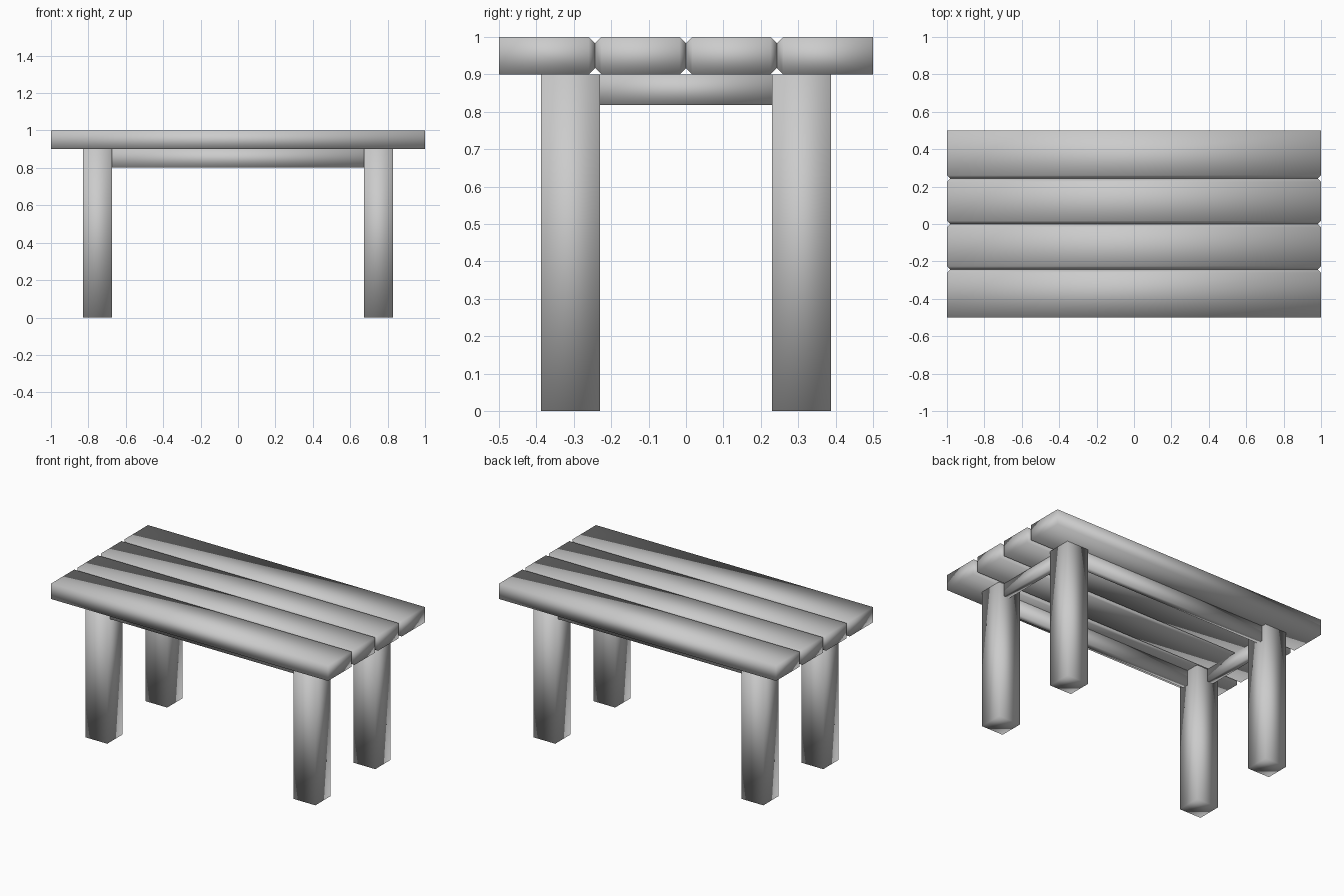
import bpy, bmesh

if "Cube" in bpy.data.objects:
    bpy.data.objects.remove(bpy.data.objects["Cube"])


def box(name, lo, hi, bevel_y=(), bevel=0.017):
    """Smooth box between two corners; edges on the sides at bevel_y are chamfered."""
    bm = bmesh.new()
    bmesh.ops.create_cube(bm, size=1)
    for v in bm.verts:
        v.co = [lo[i] + (v.co[i] + 0.5) * (hi[i] - lo[i]) for i in range(3)]
    edges = [e for e in bm.edges
             if any(all(abs(v.co.y - y) < 1e-4 for v in e.verts) for y in bevel_y)]
    if edges:
        bmesh.ops.bevel(bm, geom=edges, offset=bevel, segments=1,
                        profile=0.5, affect='EDGES')
    for f in bm.faces:
        f.smooth = True
    mesh = bpy.data.meshes.new(name)
    bm.to_mesh(mesh)
    bm.free()
    obj = bpy.data.objects.new(name, mesh)
    bpy.context.collection.objects.link(obj)
    return obj


def box_at(name, c, s):
    return box(name, [c[i] - s[i] / 2 for i in range(3)],
               [c[i] + s[i] / 2 for i in range(3)])


# Four top planks, chamfered where they meet
seams = [-0.5, -0.243, 0.0, 0.243, 0.5]
for i in range(4):
    y0, y1 = seams[i], seams[i + 1]
    inner = [y for y in (y0, y1) if abs(y) < 0.4]
    box(f"top_plank_{i + 1}", (-1, y0, 0.9), (1, y1, 1.0), inner)

# Legs
for sx, xn in ((-1, "left"), (1, "right")):
    for sy, yn in ((-1, "front"), (1, "back")):
        box_at(f"{yn}_{xn}_leg", (sx * 0.751, sy * 0.309, 0.45), (0.157, 0.157, 0.9))

# Long rails
for s, n in ((-1, "front"), (1, "back")):
    box_at(f"{n}_rail", (0, s * 0.338, 0.851), (1.346, 0.04, 0.098))

# Short rails
for s, n in ((-1, "left"), (1, "right")):
    box_at(f"{n}_rail", (s * 0.773, 0, 0.859), (0.04, 0.462, 0.082))
